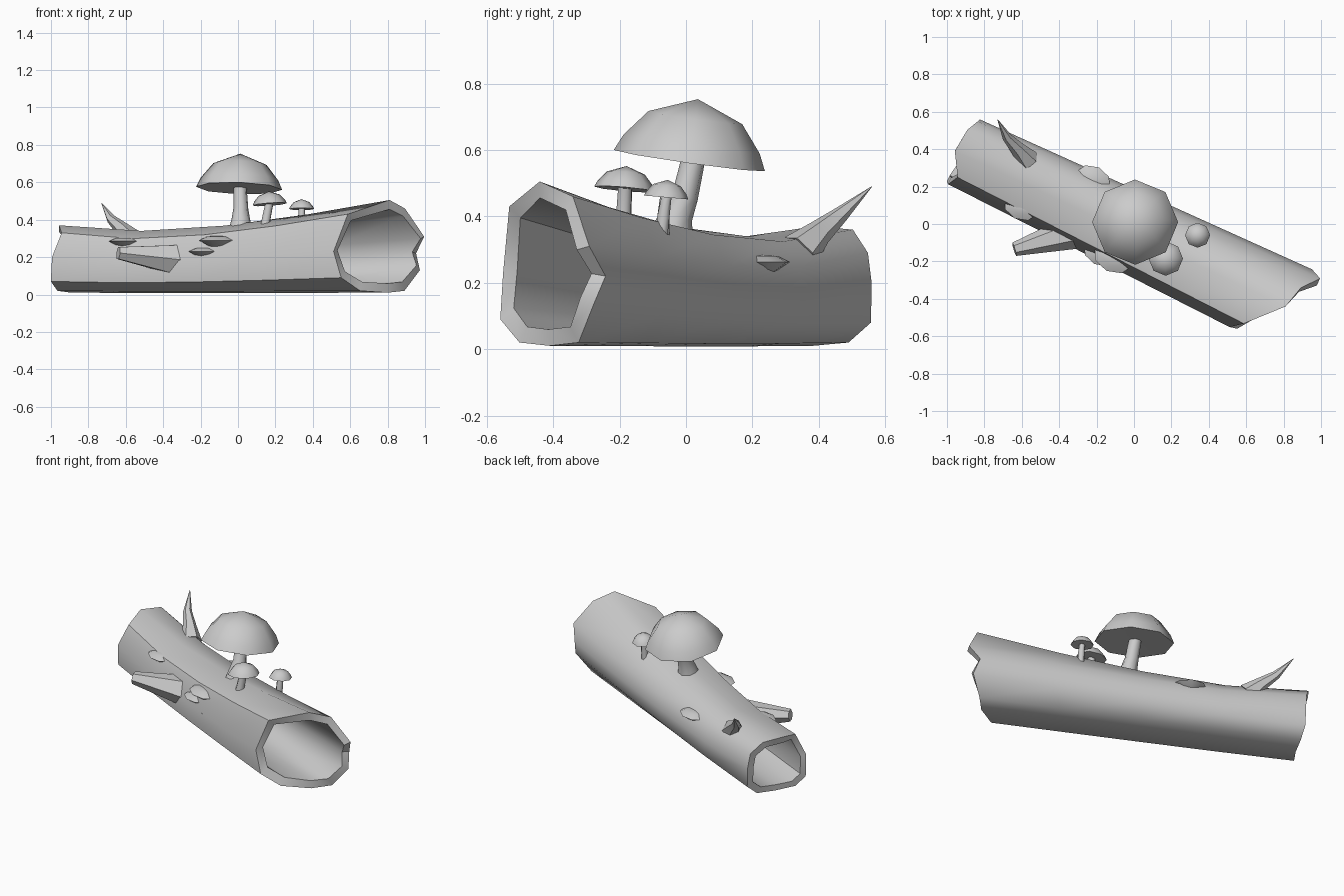
import bpy, bmesh, math
from mathutils import Vector, Euler

if "Cube" in bpy.data.objects:
    bpy.data.objects.remove(bpy.data.objects["Cube"])


def loft(name, rings, closed=False):
    """Skin a list of equal-length vertex rings; cap the ends or join them in a loop."""
    bm = bmesh.new()
    vs = [[bm.verts.new(p) for p in r] for r in rings]
    n = len(vs[0])
    pairs = list(zip(vs, vs[1:])) + ([(vs[-1], vs[0])] if closed else [])
    for a, b in pairs:
        for i in range(n):
            j = (i + 1) % n
            bm.faces.new((a[i], a[j], b[j], b[i]))
    if not closed:
        bm.faces.new(vs[0])
        bm.faces.new(vs[-1])
    bmesh.ops.remove_doubles(bm, verts=bm.verts, dist=0.0005)
    bmesh.ops.recalc_face_normals(bm, faces=bm.faces)
    me = bpy.data.meshes.new(name)
    bm.to_mesh(me)
    bm.free()
    ob = bpy.data.objects.new(name, me)
    bpy.context.collection.objects.link(ob)
    bpy.ops.object.select_all(action='DESELECT')
    ob.select_set(True)
    bpy.context.view_layer.objects.active = ob
    bpy.ops.object.shade_smooth_by_angle(angle=math.radians(50))
    return ob


def tube(name, path, radii, sides):
    """Round tapered tube along a short path."""
    pts = [Vector(p) for p in path]
    rings = []
    for k, p in enumerate(pts):
        d = pts[min(k + 1, len(pts) - 1)] - pts[max(k - 1, 0)]
        q = d.to_track_quat('Z', 'Y')
        rings.append([p + q @ Vector((radii[k] * math.cos(a), radii[k] * math.sin(a), 0))
                      for a in (2 * math.pi * i / sides for i in range(sides))])
    return loft(name, rings)


def lathe(name, centre, profile, sides, tilt=(0, 0, 0), squash=1.0):
    """Profile of (radius, height) turned around a tilted axis."""
    rot = Euler([math.radians(t) for t in tilt]).to_matrix()
    rings = [[Vector(centre) + rot @ Vector((r * math.cos(a), squash * r * math.sin(a), h))
              for a in (2 * math.pi * i / sides for i in range(sides))]
             for r, h in profile]
    return loft(name, rings)


# Hollow log: broken rims at each end as (along, across, height)
right = [(.92, -.04, .505), (.95, .086, .46), (1.02, .175, .31), (.96, .2, .22),
         (.995, .175, .13), (.94, .1, .02), (.9, -.017, .01), (.805, -.164, .02),
         (.74, -.26, .09), (.70, -.27, .23), (.76, -.22, .43)]
left = [(-1.03, -.07, .37), (-1.02, .06, .36), (-.99, .125, .29), (-.985, .14, .2),
        (-.98, .14, .08), (-.97, .07, .02), (-.97, -.05, .01), (-.99, -.17, .02),
        (-.997, -.235, .07), (-.985, -.245, .2), (-.955, -.19, .33)]


def log_ring(t, scale):
    sag = 1 - .17 * math.sin(math.pi * t ** .7)
    pts = [Vector(a).lerp(Vector(b), t) for a, b in zip(left, right)]
    cv = (min(p.y for p in pts) + max(p.y for p in pts)) / 2
    cz = (min(p.z for p in pts) + max(p.z for p in pts)) / 2
    out = []
    for u, v, z in pts:
        v, z = cv + (v - cv) * scale, (cz + (z - cz) * scale) * sag
        out.append((.9 * u + .44 * v, -.44 * u + .9 * v, z))
    return out


steps = [0, .25, .5, .75, 1]
loft("hollow_log", [log_ring(t, 1) for t in steps] + [log_ring(t, .8) for t in reversed(steps)],
     closed=True)

# Mushrooms: cap position, radius, height, tilt, then stem path and radii
mushrooms = [
    ("large", (.006, .01, .568), .23, .187, (-8, 2, 0),
     [(.015, -.045, .33), (.015, -.03, .40), (.015, -.003, .46), (.01, .025, .585)],
     [.07, .05, .04, .036]),
    ("medium", (.17, -.185, .482), .092, .07, (-5, -4, 0),
     [(.145, -.19, .33), (.15, -.188, .40), (.168, -.183, .49)], [.035, .024, .022]),
    ("small", (.34, -.06, .457), .067, .053, (-5, 0, 0),
     [(.335, -.072, .32), (.34, -.068, .40), (.34, -.06, .465)], [.022, .02, .017]),
]
for name, c, r, h, tilt, path, radii in mushrooms:
    lathe(name + "_mushroom_cap", c,
          [(0, .02 * h), (.5 * r, .01 * h), (r, 0), (.9 * r, .27 * h), (.62 * r, .7 * h), (0, h)],
          8, tilt)
    tube(name + "_mushroom_stem", path, radii, 8)

# Shelf fungi: flat tops with tapering undersides
shelves = [(-.605, .095, .285, .097), (-.11, -.175, .29, .112), (-.18, -.15, .23, .095),
           (-.05, -.21, .19, .07), (-.22, .235, .262, .1)]
for i, (x, y, z, r) in enumerate(shelves):
    lathe(f"shelf_fungus_{i + 1}", (x, y, z),
          [(0, -.4 * r), (.45 * r, -.28 * r), (r, 0), (.55 * r, .18 * r), (0, .22 * r)],
          8, (0, 0, -26), .75)

# Broken branch stub and thin upright twig
tube("branch_stub", [(-.16, .0, .17), (-.28, -.03, .18), (-.64, -.135, .222)],
     [.12, .1, .037], 6)
tube("twig", [(-.57, .34, .29), (-.62, .40, .35), (-.68, .465, .405), (-.73, .56, .49)],
     [.065, .04, .025, .001], 6)
